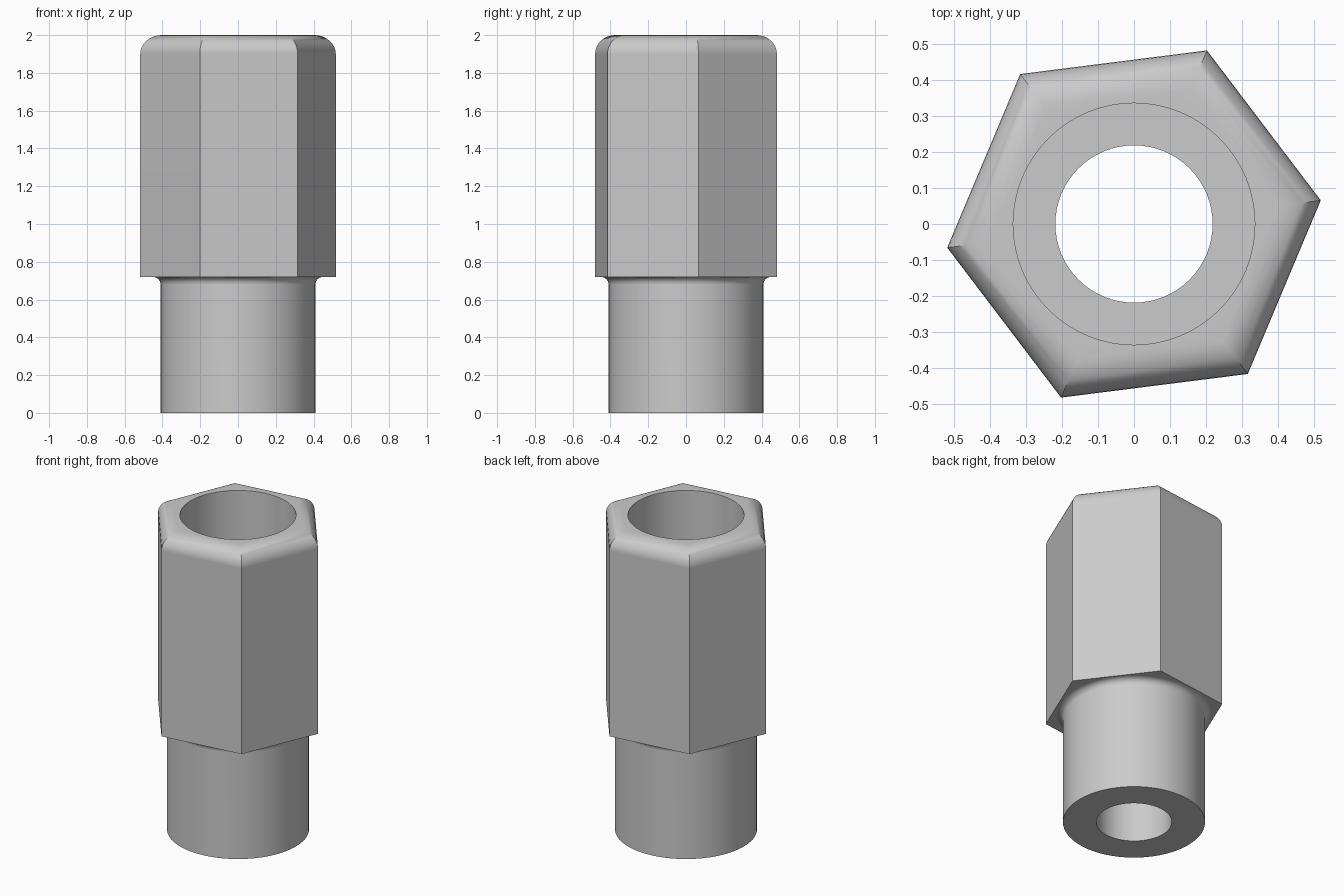
import bpy
import bmesh
from math import pi, sin, cos, radians

cube = bpy.data.objects.get("Cube")
if cube:
    bpy.data.objects.remove(cube, do_unlink=True)

ROUND = 64                # sides of the turned surfaces
TURN = radians(7.2)       # rotation of the hexagon
FLAT = 0.452              # centre to flat of the hexagon
HEX_BASE, TOP = 0.72, 2.0
TOP_FILLET, NECK_FILLET = 0.1, 0.04
NECK, BORE, SOCKET, LEDGE = 0.41, 0.218, 0.335, 0.7

bm = bmesh.new()


def ring(radius, z, sides=ROUND, start=0.0):
    angles = [start + 2 * pi * i / sides for i in range(sides)]
    return [bm.verts.new((radius * cos(a), radius * sin(a), z)) for a in angles]


def hexagon(flat, z):
    return ring(flat / cos(pi / 6), z, 6, TURN)


def loft(rings):
    for low, high in zip(rings, rings[1:]):
        for i in range(len(low)):
            j = (i + 1) % len(low)
            bm.faces.new((low[i], low[j], high[j], high[i]))


def flat_cap(outer, inner):
    edges = []
    for loop in (outer, inner):
        for a, b in zip(loop, loop[1:] + loop[:1]):
            edges.append(bm.edges.get((a, b)))
    bmesh.ops.triangle_fill(bm, edges=edges, use_beauty=True)


def arc(steps):
    return [pi / 2 * i / steps for i in range(steps + 1)]


# Hexagonal body with a rounded top edge
body = [hexagon(FLAT, HEX_BASE)]
for a in arc(8):
    body.append(hexagon(FLAT - TOP_FILLET * (1 - cos(a)),
                        TOP - TOP_FILLET * (1 - sin(a))))
loft(body)

# Round neck flaring into the underside of the body
neck = [ring(NECK, 0)]
for a in arc(6):
    neck.append(ring(NECK + NECK_FILLET * (1 - cos(a)),
                     HEX_BASE - NECK_FILLET * (1 - sin(a))))
loft(neck)

# Stepped bore: narrow through the neck, wide in the body
bore = [ring(BORE, 0), ring(BORE, LEDGE), ring(SOCKET, LEDGE), ring(SOCKET, TOP)]
loft(bore)

# Top face, underside of the hexagon and bottom face
flat_cap(body[-1], bore[-1])
flat_cap(body[0], neck[-1])
flat_cap(neck[0], bore[0])
bmesh.ops.recalc_face_normals(bm, faces=bm.faces)

mesh = bpy.data.meshes.new("hex_fitting")
bm.to_mesh(mesh)
bm.free()
fitting = bpy.data.objects.new("hex_fitting", mesh)
bpy.context.collection.objects.link(fitting)

# Plain grey metal
grey = bpy.data.materials.new("light_grey")
grey.use_nodes = True
colour = (0.6, 0.6, 0.6, 1)
grey.diffuse_color = colour
grey.node_tree.nodes["Principled BSDF"].inputs["Base Color"].default_value = colour
mesh.materials.append(grey)

# Smooth rounds, crisp edges, even flats
bpy.ops.object.select_all(action="DESELECT")
fitting.select_set(True)
bpy.context.view_layer.objects.active = fitting
bpy.ops.object.shade_smooth_by_angle(angle=radians(30))
weighted = fitting.modifiers.new("even_flats", "WEIGHTED_NORMAL")
weighted.keep_sharp = True
